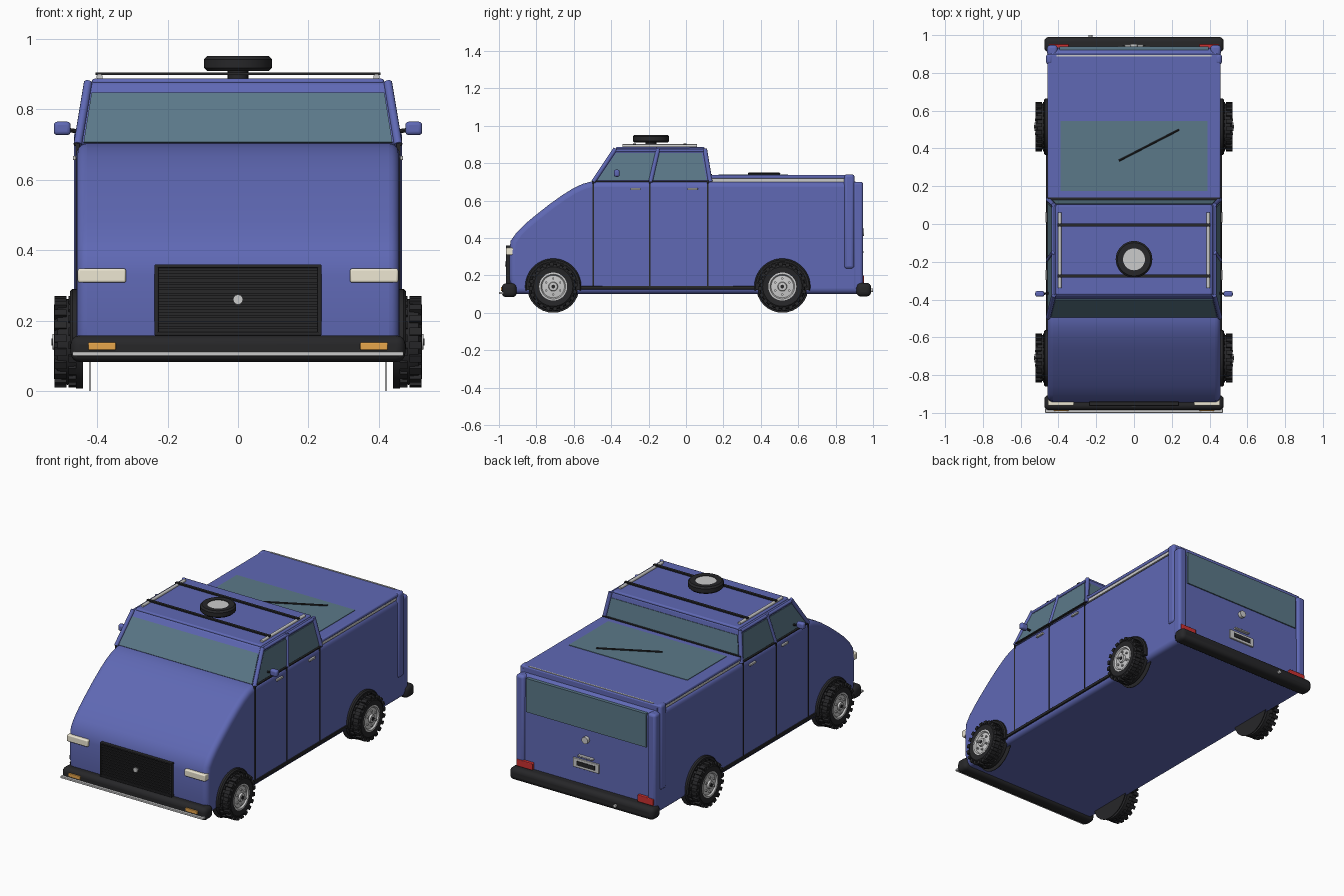
import bpy, bmesh, math
from mathutils import Vector, Matrix

if "Cube" in bpy.data.objects:
    bpy.data.objects.remove(bpy.data.objects["Cube"])

def mat(name, c):
    m = bpy.data.materials.new(name)
    m.diffuse_color = (*c, 1)
    m.use_nodes = True
    m.node_tree.nodes["Principled BSDF"].inputs["Base Color"].default_value = m.diffuse_color
    return m

BLUE = mat("blue_paint", (0.115, 0.14, 0.46))
GLASS = mat("glass", (0.105, 0.19, 0.25))
BLACK = mat("black_rubber", (0.02, 0.02, 0.022))
GREY = mat("chrome", (0.6, 0.6, 0.6))
CREAM = mat("headlight_cream", (0.85, 0.8, 0.65))
ORANGE = mat("amber", (0.8, 0.38, 0.07))
RED = mat("red_lens", (0.6, 0.03, 0.03))

def finish(name, bm, m, bevel=0, seg=3, angle=35):
    bmesh.ops.recalc_face_normals(bm, faces=bm.faces[:])
    me = bpy.data.meshes.new(name)
    bm.to_mesh(me)
    bm.free()
    o = bpy.data.objects.new(name, me)
    bpy.context.collection.objects.link(o)
    me.materials.append(m)
    if bevel:
        b = o.modifiers.new("bevel", 'BEVEL')
        b.width, b.segments, b.limit_method, b.angle_limit = bevel, seg, 'ANGLE', math.radians(40)
    bpy.ops.object.select_all(action='DESELECT')
    o.select_set(True)
    bpy.context.view_layer.objects.active = o
    bpy.ops.object.shade_smooth_by_angle(angle=math.radians(angle))
    return o

def box(name, x, y, z, m, bevel=0, seg=3):
    """Box from (min, max) ranges."""
    bm = bmesh.new()
    bmesh.ops.create_cube(bm, size=1)
    for v in bm.verts:
        for i, r in enumerate((x, y, z)):
            v.co[i] = r[0] if v.co[i] < 0 else r[1]
    return finish(name, bm, m, bevel, seg)

def pair(name, x, y, z, m, bevel=0):
    box(name + "_right", x, y, z, m, bevel)
    box(name + "_left", (-x[1], -x[0]), y, z, m, bevel)

def rod(name, a, b, r, m, n=12):
    a, b = Vector(a), Vector(b)
    bm = bmesh.new()
    rot = (b - a).to_track_quat('Z', 'Y').to_matrix().to_4x4()
    bmesh.ops.create_cone(bm, cap_ends=True, segments=n, radius1=r, radius2=r, depth=(b - a).length,
                          matrix=Matrix.Translation((a + b) / 2) @ rot)
    return finish(name, bm, m)

def panel(name, pts, m, t=0.004):
    """Thin slab from a planar outline, thickened both ways."""
    pts = [Vector(p) for p in pts]
    n = (pts[1] - pts[0]).cross(pts[2] - pts[0]).normalized() * t
    bm = bmesh.new()
    lo, hi = [[bm.verts.new(p + s * n) for p in pts] for s in (-1, 1)]
    bm.faces.new(lo)
    bm.faces.new(hi)
    for i in range(len(pts)):
        j = (i + 1) % len(pts)
        bm.faces.new((lo[i], lo[j], hi[j], hi[i]))
    return finish(name, bm, m)

def lathe(bm, prof, M, n=36):
    """Revolve closed (radius, height) profile around z, then transform by M."""
    rings = []
    for i in range(n):
        a = 2 * math.pi * i / n
        rings.append([bm.verts.new(M @ Vector((r * math.cos(a), r * math.sin(a), h))) for r, h in prof])
    for i in range(n):
        A, B = rings[i], rings[(i + 1) % n]
        for k in range(len(prof)):
            l = (k + 1) % len(prof)
            bm.faces.new((A[k], A[l], B[l], B[k]))

# Lower body: side profile swept across the width
prof = [(-0.935, 0.10), (-0.945, 0.20), (-0.945, 0.33), (-0.937, 0.385), (-0.905, 0.43), (-0.86, 0.475),
        (-0.80, 0.525), (-0.73, 0.58), (-0.66, 0.63), (-0.60, 0.667), (-0.55, 0.69), (-0.50, 0.703),
        (0.90, 0.703), (0.932, 0.69), (0.935, 0.10)]
bm = bmesh.new()
f = bm.faces.new([bm.verts.new((-0.458, y, z)) for y, z in prof])
ex = bmesh.ops.extrude_face_region(bm, geom=[f])
bmesh.ops.translate(bm, vec=(0.916, 0, 0), verts=[v for v in ex['geom'] if isinstance(v, bmesh.types.BMVert)])
finish("lower_body", bm, BLUE, 0.03, 5)

# Cab greenhouse
def cab(s, y0, y1, f):
    """Point on cab: s = side factor, bottom/top y, height fraction f."""
    return Vector((s * (0.455 - 0.03 * f), y0 + (y1 - y0) * f, 0.70 + 0.18 * f))
F, R = (-0.495, -0.375), (0.13, 0.10)
bm = bmesh.new()
bot = [bm.verts.new(cab(s, *e, 0)) for s, e in ((-1, F), (1, F), (1, R), (-1, R))]
top = [bm.verts.new(cab(s, *e, 1)) for s, e in ((-1, F), (1, F), (1, R), (-1, R))]
bm.faces.new(bot)
bm.faces.new(top)
for i in range(4):
    j = (i + 1) % 4
    bm.faces.new((bot[i], bot[j], top[j], top[i]))
finish("cab_upper", bm, BLUE, 0.012)
box("roof_panel", (-0.415, 0.415), (-0.375, 0.10), (0.87, 0.887), BLUE, 0.008)
for n, e in (("windshield", F), ("cab_rear_window", R)):
    panel(n, [cab(s, *e, h) for s, h in ((-0.965, 0.03), (0.965, 0.03), (0.965, 0.81), (-0.965, 0.81))], GLASS)
for s, side in ((-1, "left"), (1, "right")):
    for n, a, b in (("front", (-0.48, -0.355), (-0.197, -0.158)), ("rear", (-0.178, -0.138), (0.112, 0.08))):
        panel(f"{n}_side_window_{side}", [cab(s, *a, 0.05), cab(s, *b, 0.05), cab(s, *b, 0.85), cab(s, *a, 0.85)], GLASS)
    for n, e in (("front", F), ("middle", (-0.19, -0.148)), ("rear", R)):
        rod(f"{n}_pillar_{side}", cab(s, *e, 0), cab(s, *e, 0.98), 0.012, BLUE)
    rod(f"roof_gutter_{side}", cab(s, *F, 0.93), cab(s, *R, 0.93), 0.009, BLUE)
    # Mirror
    m = box(f"mirror_{side}", *[sorted((s * 0.475, s * 0.523))], (-0.385, -0.355), (0.727, 0.765), BLUE, 0.01)
    rod(f"mirror_arm_{side}", (s * 0.44, -0.365, 0.735), (s * 0.485, -0.37, 0.742), 0.006, BLACK, 8)
    # Roof rack rail and feet
    rod(f"rack_rail_{side}", (s * 0.393, -0.34, 0.892), (s * 0.393, 0.06, 0.892), 0.009, GREY)
for y in (-0.275, -0.005):
    box("rack_crossbar", (-0.405, 0.405), (y - 0.008, y + 0.008), (0.897, 0.905), BLACK)

# Door seams, belt line, handles, running boards
for y in (-0.495, -0.195, 0.115):
    pair("door_seam", (0.45, 0.461), (y - 0.004, y + 0.004), (0.135, 0.703), BLACK)
pair("belt_line", (0.45, 0.464), (-0.50, 0.13), (0.699, 0.706), BLACK)
for y in (-0.27, 0.035):
    pair("door_handle", (0.455, 0.469), (y - 0.028, y + 0.028), (0.656, 0.668), GREY, 0.003)
pair("running_board", (0.45, 0.466), (-0.57, 0.375), (0.125, 0.143), BLACK, 0.003)

# Cargo bed: trim strip, lid, lid glass, wiper, rear posts
pair("bed_trim", (0.435, 0.452), (0.13, 0.86), (0.70, 0.72), GREY)
box("bed_lid_core", (-0.44, 0.44), (0.13, 0.90), (0.69, 0.725), BLUE)
box("bed_lid", (-0.458, 0.458), (0.13, 0.90), (0.717, 0.737), BLUE, 0.007)
box("lid_front_seam", (-0.455, 0.455), (0.128, 0.14), (0.705, 0.741), BLACK)
box("lid_rear_strip", (-0.41, 0.41), (0.886, 0.894), (0.73, 0.74), GREY)
box("lid_window", (-0.39, 0.39), (0.175, 0.545), (0.73, 0.74), GLASS)
rod("wiper", (-0.08, 0.335, 0.744), (0.24, 0.50, 0.744), 0.005, BLACK, 8)
pair("rear_side_post", (0.43, 0.466), (0.845, 0.90), (0.235, 0.74), BLUE, 0.015)
pair("rear_corner_post", (0.405, 0.46), (0.89, 0.947), (0.12, 0.70), BLUE, 0.015)
box("tailgate_window", (-0.395, 0.395), (0.92, 0.940), (0.49, 0.69), GLASS)
rod("tailgate_knob", (0, 0.93, 0.43), (0, 0.953, 0.43), 0.02, GREY, 20)
box("tailgate_handle", (-0.05, 0.05), (0.93, 0.95), (0.32, 0.33), GREY, 0.003)
box("plate_frame", (-0.085, 0.085), (0.93, 0.943), (0.25, 0.305), GREY, 0.003)
box("plate", (-0.06, 0.06), (0.94, 0.946), (0.265, 0.29), BLACK)
pair("tail_light", (0.345, 0.45), (0.93, 0.953), (0.16, 0.20), RED, 0.004)

# Bumpers
box("front_bumper", (-0.475, 0.475), (-0.985, -0.905), (0.083, 0.158), BLACK, 0.025, 4)
box("rear_bumper", (-0.475, 0.475), (0.91, 0.99), (0.087, 0.16), BLACK, 0.025, 4)
box("bumper_chrome_strip", (-0.47, 0.47), (-1.0, -0.975), (0.1, 0.112), GREY, 0.003)
pair("turn_signal", (0.347, 0.425), (-0.99, -0.975), (0.117, 0.138), ORANGE, 0.003)
rod("bumper_pin", (-0.23, 0.98, 0.12), (-0.23, 1.0, 0.12), 0.01, GREY)

# Front grille and headlights
box("grille_back", (-0.235, 0.235), (-0.953, -0.93), (0.16, 0.358), BLACK)
pair("grille_side", (0.226, 0.237), (-0.963, -0.94), (0.158, 0.36), BLACK, 0.003)
for z in (0.158, 0.35):
    box("grille_edge", (-0.237, 0.237), (-0.963, -0.94), (z, z + 0.01), BLACK, 0.003)
for i in range(11):
    z = 0.176 + i * 0.0158
    box("grille_slat", (-0.228, 0.228), (-0.960, -0.945), (z, z + 0.008), BLACK)
rod("grille_badge", (0, -0.95, 0.26), (0, -0.967, 0.26), 0.014, GREY, 20)
pair("headlight", (0.318, 0.455), (-0.962, -0.92), (0.308, 0.348), CREAM, 0.006)

# Wheels with treads, rims, hub nuts and arches
def wheel(tag, s, y):
    M = Matrix.Translation((s * 0.484, y, 0.14)) @ Matrix.Rotation(s * math.pi / 2, 4, 'Y')
    bm = bmesh.new()
    lathe(bm, [(0.07, -0.035), (0.105, -0.038), (0.119, -0.028), (0.122, 0), (0.119, 0.028),
               (0.105, 0.038), (0.07, 0.034)], M)
    for row in (-1, 1):
        for i in range(20):
            T = Matrix.Rotation(2 * math.pi * (i + 0.25 * row) / 20, 4, 'Z')
            T = T @ Matrix.Translation((0.12, 0, row * 0.02)) @ Matrix.Diagonal((0.019, 0.021, 0.034, 1))
            bmesh.ops.create_cube(bm, size=1, matrix=M @ T)
    finish("tire_" + tag, bm, BLACK)
    bm = bmesh.new()
    lathe(bm, [(0.0005, -0.03), (0.075, -0.03), (0.075, 0.036), (0.066, 0.037), (0.06, 0.028),
               (0.025, 0.032), (0.022, 0.042), (0.0005, 0.043)], M)
    for i in range(6):
        a = i * math.pi / 3
        bmesh.ops.create_cone(bm, cap_ends=True, segments=8, radius1=0.006, radius2=0.006, depth=0.012,
                              matrix=M @ Matrix.Translation((0.043 * math.cos(a), 0.043 * math.sin(a), 0.033)))
    finish("rim_" + tag, bm, GREY)
    rod("hub_cap_" + tag, (s * 0.52, y, 0.14), (s * 0.530, y, 0.14), 0.01, BLACK)
    rod("brake_disc_" + tag, (s * 0.419, y, 0.14), (s * 0.422, y, 0.14), 0.14, BLACK, 32)
    # Half-ring fender arch
    bm = bmesh.new()
    rings = []
    for i in range(25):
        a = math.radians(-8 + 196 * i / 24)
        rings.append([bm.verts.new((s * x, y + r * math.cos(a), 0.14 + r * math.sin(a)))
                      for r, x in ((0.131, 0.44), (0.131, 0.474), (0.143, 0.477), (0.15, 0.47), (0.15, 0.44))])
    for A, B in zip(rings, rings[1:]):
        for k in range(5):
            bm.faces.new((A[k], A[(k + 1) % 5], B[(k + 1) % 5], B[k]))
    bm.faces.new(rings[0])
    bm.faces.new(rings[-1])
    finish("fender_arch_" + tag, bm, BLACK)
    rod("wheel_well_" + tag, (s * 0.44, y, 0.14), (s * 0.4595, y, 0.14), 0.132, BLACK, 36)

for s, side in ((-1, "left"), (1, "right")):
    wheel("front_" + side, s, -0.71)
    wheel("rear_" + side, s, 0.515)

# Spare wheel on the roof
M = Matrix.Translation((0, -0.187, 0.93))
bm = bmesh.new()
lathe(bm, [(0.058, -0.02), (0.088, -0.021), (0.097, -0.012), (0.097, 0.012), (0.088, 0.021), (0.058, 0.02)], M)
finish("spare_tire", bm, BLACK)
rod("spare_rim", (0, -0.187, 0.912), (0, -0.187, 0.947), 0.06, GREY, 36)
rod("spare_mount", (0, -0.187, 0.88), (0, -0.187, 0.915), 0.03, BLACK, 16)
